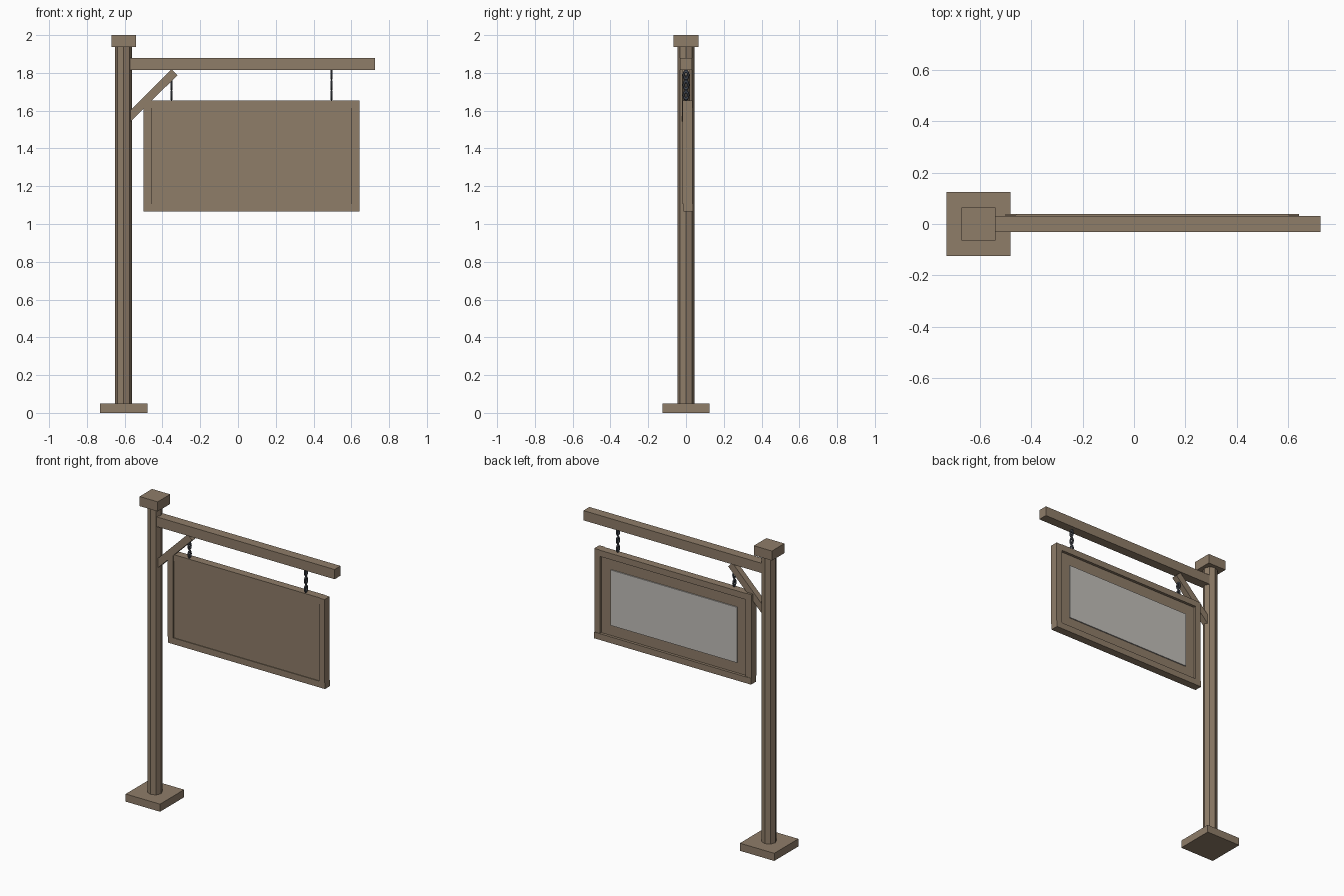
import bpy
import math
from mathutils import Matrix, Vector

cube = bpy.data.objects.get("Cube")
if cube:
    bpy.data.objects.remove(cube, do_unlink=True)


def make_material(name, rgb):
    mat = bpy.data.materials.new(name)
    mat.use_nodes = True
    mat.diffuse_color = (*rgb, 1)
    mat.node_tree.nodes["Principled BSDF"].inputs["Base Color"].default_value = (*rgb, 1)
    return mat


wood = make_material("weathered wood", (0.275, 0.205, 0.141))
pale = make_material("pale grey board", (0.54, 0.52, 0.49))
iron = make_material("dark iron", (0.07, 0.08, 0.1))


def box(name, x, y, z, mat=wood):
    """Axis-aligned box from (min, max) ranges."""
    bpy.ops.mesh.primitive_cube_add(size=1)
    obj = bpy.context.object
    obj.name = name
    spans = (x, y, z)
    size = [b - a for a, b in spans]
    centre = [(a + b) / 2 for a, b in spans]
    obj.data.transform(Matrix.Translation(centre) @ Matrix.Diagonal((*size, 1)))
    obj.data.materials.append(mat)
    return obj


# Post with foot and cap
POST_X = -0.605
box("base_plate", (POST_X - 0.125, POST_X + 0.125), (-0.125, 0.125), (0, 0.05))
bpy.ops.mesh.primitive_cylinder_add(vertices=8, radius=0.045, depth=1.92,
                                    location=(POST_X, 0, 1.0))
post = bpy.context.object
post.name = "post"
post.data.materials.append(wood)
box("post_cap", (POST_X - 0.066, POST_X + 0.066), (-0.065, 0.065), (1.937, 2.0))

# Cross beam and diagonal brace
box("cross_beam", (-0.6, 0.725), (-0.031, 0.031), (1.816, 1.88))
start, end = Vector((-0.6, 0, 1.541)), Vector((-0.336, 0, 1.804))
length = (end - start).length
brace = box("brace", (-length / 2, length / 2), (-0.02, 0.02), (-0.022, 0.022))
brace.location = (start + end) / 2
brace.rotation_euler.y = -math.atan2(end.z - start.z, end.x - start.x)

# Sign frame
LEFT, RIGHT, LOW, HIGH, BAR = -0.5, 0.643, 1.065, 1.655, 0.041
for name, x in (("frame_right_side", LEFT), ("frame_left_side", RIGHT - BAR)):
    box(name, (x, x + BAR), (-0.018, 0.035), (LOW + BAR, HIGH))
box("frame_bottom", (LEFT, RIGHT), (-0.014, 0.038), (LOW, LOW + BAR))
box("frame_top", (LEFT + BAR, RIGHT - BAR), (-0.014, 0.038), (HIGH - BAR, HIGH))

# Sign panel and the pale board on its back
box("sign_panel", (LEFT + 0.03, RIGHT - 0.03), (-0.009, 0.02), (LOW + 0.03, HIGH - 0.03))
box("back_board", (-0.39, 0.53), (0.019, 0.027), (1.175, 1.54), pale)

# Hanging chains made of oval links
LINKS = 3
PITCH = (1.816 - HIGH) / LINKS
for side, x in (("right", -0.352), ("left", 0.495)):
    for i in range(LINKS):
        bpy.ops.mesh.primitive_torus_add(major_segments=12, minor_segments=6,
                                         major_radius=0.012, minor_radius=0.006)
        link = bpy.context.object
        link.name = f"{side}_chain_link_{i + 1}"
        # Stretch into an oval, then stand it upright facing sideways
        link.data.transform(Matrix.Rotation(math.pi / 2, 4, "Y")
                            @ Matrix.Diagonal((1.6, 1, 1, 1)))
        link.location = (x, 0, HIGH + PITCH * (i + 0.5))
        link.data.materials.append(iron)
        bpy.ops.object.shade_smooth_by_angle()
